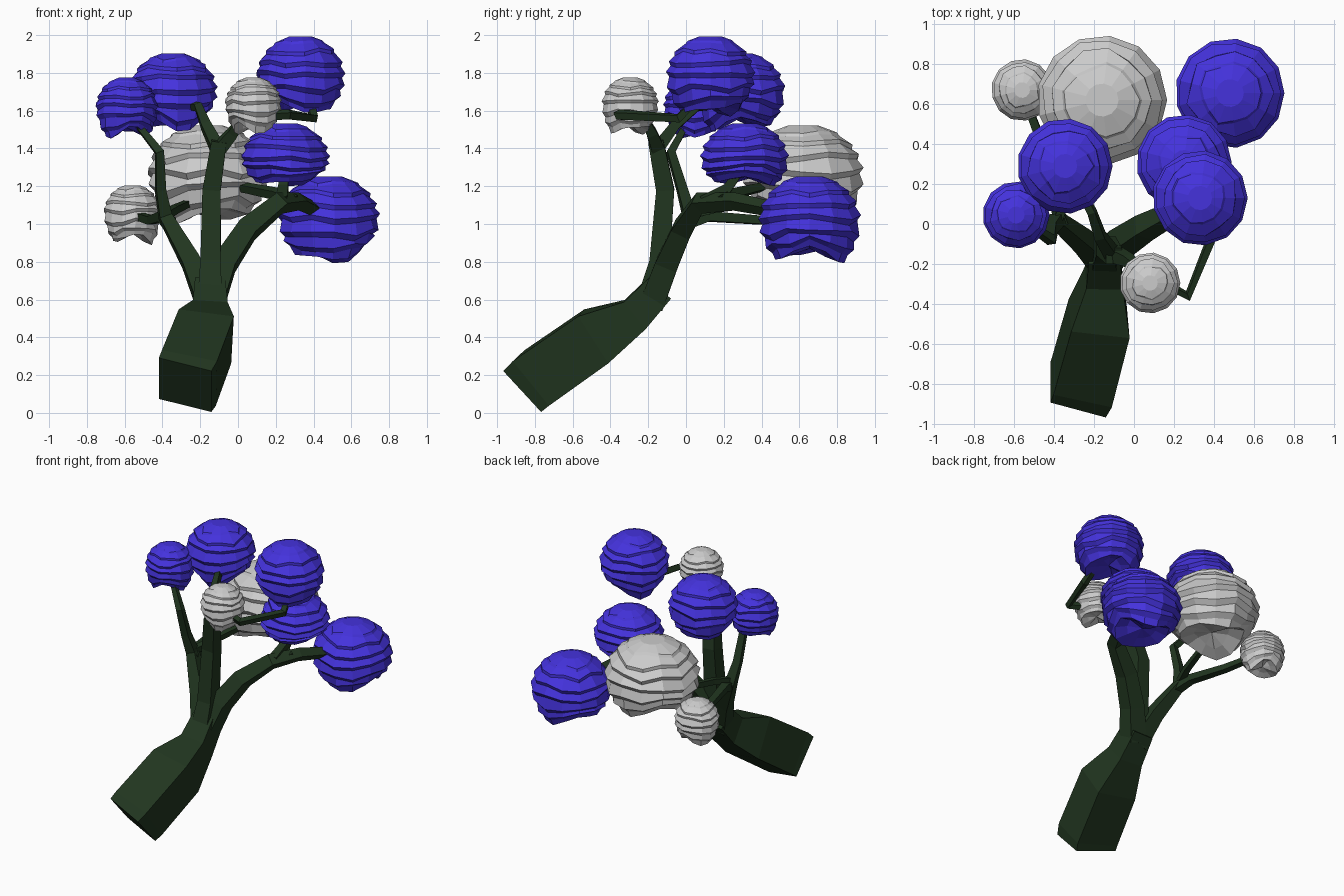
import bpy, bmesh, math, random
from mathutils import Vector

if "Cube" in bpy.data.objects:
    bpy.data.objects.remove(bpy.data.objects["Cube"])

random.seed(4)


def material(name, color):
    m = bpy.data.materials.new(name)
    m.diffuse_color = color
    m.use_nodes = True
    m.node_tree.nodes["Principled BSDF"].inputs["Base Color"].default_value = m.diffuse_color
    return m


BARK = material("bark", (0.015, 0.036, 0.014, 1))
BLUE = material("blue_leaves", (0.058, 0.032, 0.72, 1))


def finish(bm, name, mat):
    bmesh.ops.recalc_face_normals(bm, faces=bm.faces)
    me = bpy.data.meshes.new(name)
    bm.to_mesh(me)
    bm.free()
    ob = bpy.data.objects.new(name, me)
    bpy.context.collection.objects.link(ob)
    if mat:
        me.materials.append(mat)


def limb(name, points):
    """Square section swept along (x, y, z, half_width) points."""
    bm = bmesh.new()
    pos = [Vector(p[:3]) for p in points]
    last = len(pos) - 1
    rings, side, prev = [], None, None
    for i, p in enumerate(pos):
        into = (p - pos[max(i - 1, 0)]).normalized()
        out = (pos[min(i + 1, last)] - p).normalized()
        t = (into + out).normalized()
        if side is None:
            side = Vector((1, 0, 0))
        else:
            side = prev.rotation_difference(t) @ side
        side = (side - t * side.dot(t)).normalized()
        up, prev, w = t.cross(side), t, points[i][3]
        rings.append([bm.verts.new(p + w * (a * side + b * up))
                      for a, b in ((-1, -1), (1, -1), (1, 1), (-1, 1))])
    for r, s in zip(rings, rings[1:]):
        for j in range(4):
            k = (j + 1) % 4
            bm.faces.new((r[j], r[k], s[k], s[j]))
    bm.faces.new(rings[0])
    bm.faces.new(rings[-1])
    finish(bm, name, BARK)


def puff(name, x, y, z, r, top, bottom, mat, bands=7, seg=13):
    """Ball of overlapping skirts with a wavy, hollow underside."""
    bm = bmesh.new()
    phase = random.uniform(0, 6.28)
    a_max = math.radians(138)
    hi, lo = top - z, z - bottom

    def ring(angles, k):
        vs = []
        for i, a in enumerate(angles):
            th = math.tau * i / seg
            wave = math.cos(2 * th + phase) * 0.6 + math.cos(3 * th - phase) * 0.4
            c = math.cos(a)
            h = hi * c if c > 0 else lo * c / -math.cos(a_max) * (0.8 + 0.22 * wave)
            q = r * k * math.sin(a)
            vs.append(bm.verts.new((x + q * math.cos(th), y + q * math.sin(th), z + h)))
        return vs

    # each skirt ends in a ragged lip that slopes back under itself
    start = math.radians(15)
    step = (a_max - start) / bands
    rings = [ring([start] * seg, 1)]
    for b in range(bands):
        lip = [start + step * (b + 1) + random.uniform(-0.08, 0.08) * (b < bands - 1)
               for _ in range(seg)]
        rings.append(ring(lip, 1.02))
        if b < bands - 1:
            rings.append(ring([a + 0.11 for a in lip], 0.94))
    # hollow underside
    under = []
    for v in rings[-1]:
        d = v.co - Vector((x, y, z))
        under.append(bm.verts.new((x + d.x * 0.55, y + d.y * 0.55, z + d.z * 0.88)))
    rings.append(under)
    for p, s in zip(rings, rings[1:]):
        for j in range(seg):
            k = (j + 1) % seg
            bm.faces.new((p[j], p[k], s[k], s[j]))
    bm.faces.new(rings[0])
    hub = bm.verts.new((x, y, z - lo * 0.65))
    for j in range(seg):
        bm.faces.new((under[j], under[(j + 1) % seg], hub))
    finish(bm, name, mat)


# Trunk, leaning back from its cut base
limb("trunk", [(-.28, -.83, .148, .148), (-.26, -.79, .185, .152), (-.175, -.475, .405, .148),
               (-.15, -.27, .52, .092), (-.15, -.14, .66, .08)])

# Left limb and its twigs
limb("left_limb", [(-.16, -.18, .58, .06), (-.25, -.09, .8, .048), (-.385, .02, 1.04, .034),
                   (-.41, -.02, 1.18, .026), (-.415, -.08, 1.38, .022), (-.56, .02, 1.56, .014)])
limb("left_back_twig", [(-.36, 0, 1, .032), (-.4, .12, 1.04, .026),
                        (-.46, .4, 1.02, .022), (-.55, .64, 1.05, .018)])
limb("left_inner_twig", [(-.38, .02, 1.05, .022), (-.33, .16, 1.08, .02), (-.24, .5, 1.12, .016)])

# Middle limb and its twigs
limb("middle_limb", [(-.15, -.2, .58, .065), (-.145, -.14, .8, .054),
                     (-.14, -.11, 1.18, .048), (-.1, -.16, 1.44, .04)])
limb("middle_left_twig", [(-.11, -.15, 1.4, .034), (-.17, -.06, 1.52, .026),
                          (-.21, .06, 1.62, .02), (-.31, .25, 1.64, .016)])
limb("middle_right_twig", [(-.1, -.15, 1.4, .036), (-.03, -.18, 1.48, .028), (.03, -.23, 1.57, .02),
                           (.27, -.36, 1.58, .02), (.4, -.04, 1.56, .02), (.37, .1, 1.7, .016)])

# Right limb and its twigs
limb("right_limb", [(-.14, -.18, .58, .065), (-.07, -.1, .79, .06), (.05, -.02, .97, .053),
                    (.22, .07, 1.11, .042), (.32, .25, 1.12, .034), (.42, .5, 1.07, .028)])
limb("right_back_twig", [(.3, .18, 1.12, .026), (.2, .25, 1.16, .025), (0, .42, 1.2, .02)])
limb("right_upper_twig", [(.23, .09, 1.12, .03), (.24, .22, 1.19, .026), (.25, .3, 1.3, .02)])

# Leaf puffs: x, y, z centre, radius, top, bottom
puff("blue_puff_top", .33, .13, 1.78, .235, 2.0, 1.57, BLUE)
puff("blue_puff_middle_left", -.345, .29, 1.70, .235, 1.91, 1.49, BLUE)
puff("blue_puff_left", -.59, .045, 1.62, .165, 1.78, 1.45, BLUE)
puff("blue_puff_right", .25, .31, 1.34, .235, 1.54, 1.2, BLUE)
puff("blue_puff_low", .48, .655, 1.02, .27, 1.26, .79, BLUE)
puff("grey_puff_large", -.16, .62, 1.26, .32, 1.53, 1.0, None)
puff("grey_puff_left", -.56, .67, 1.06, .152, 1.21, .89, None)
puff("grey_puff_front", .08, -.295, 1.64, .15, 1.78, 1.47, None)
